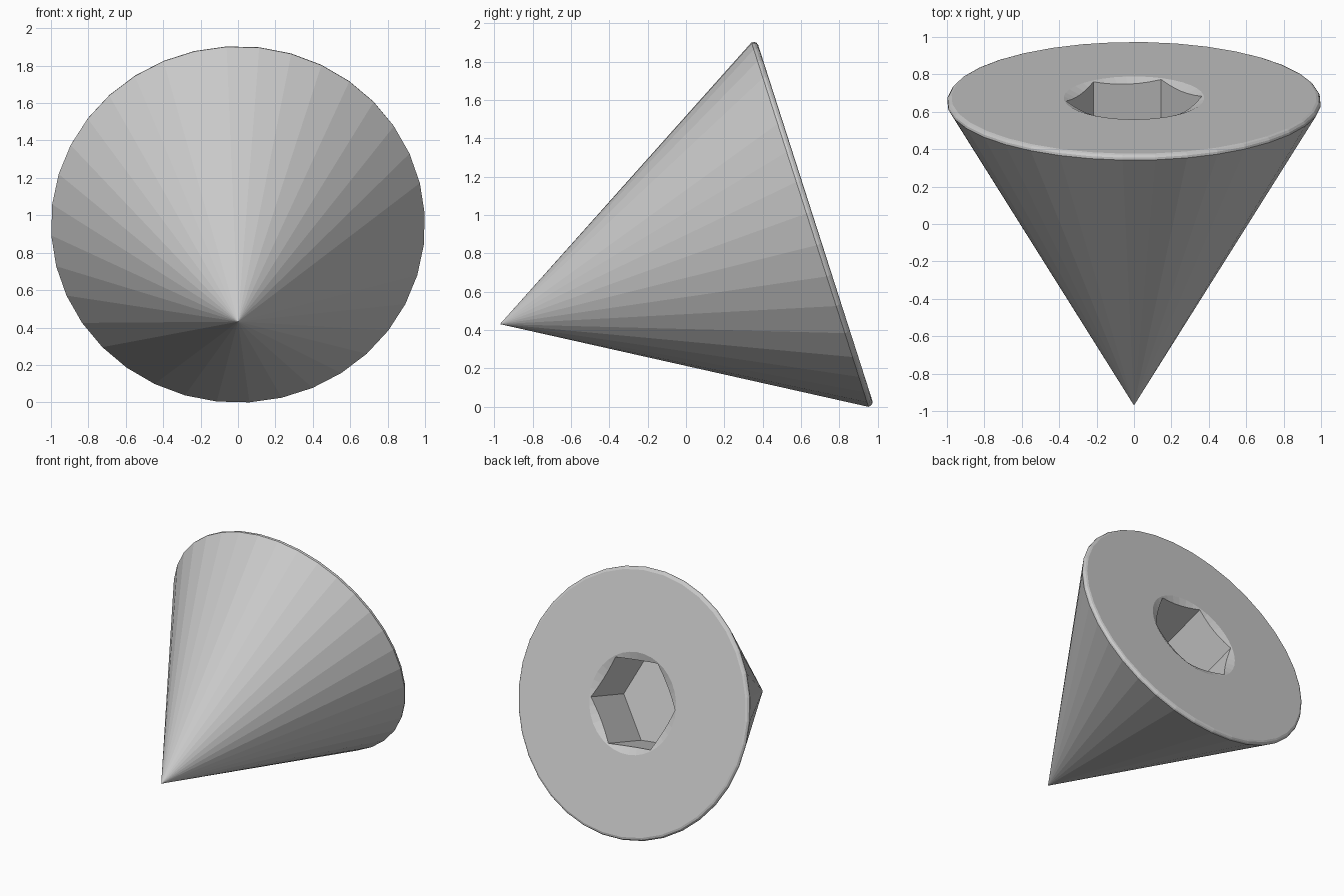
import bpy, bmesh
from math import sin, cos, pi, radians
from mathutils import Vector

if "Cube" in bpy.data.objects:
    bpy.data.objects.remove(bpy.data.objects["Cube"])

SIDES = 36
TURN = radians(6.5)
TILT = radians(17.8)
HEX_R, SINK_R = 0.365, 0.376
FACE_H, DEPTH = 1.727, 0.44

# Local frame: axis runs from the tip to the flat face, tilted upward
axis = Vector((0, cos(TILT), sin(TILT)))
side = Vector((1, 0, 0))
down = Vector((0, sin(TILT), -cos(TILT)))
tip = Vector((0, -0.97, 0.436))

bm = bmesh.new()


def ring(radius, height):
    """Ring of verts; radius and height are functions of the angle."""
    verts = []
    for i in range(SIDES):
        a = 2 * pi * i / SIDES
        r = radius(a)
        verts.append(bm.verts.new(tip + axis * height(r)
                     + side * r * cos(a + TURN) + down * r * sin(a + TURN)))
    return verts


def circle(r, h):
    return ring(lambda a: r, lambda _: h)


def hexagon(a):
    return HEX_R * cos(pi / 6) / cos(a % (pi / 3) - pi / 6)


# Cone side, rounded rim, flat face, countersink, hexagonal socket
rings = [circle(r, h) for r, h in
         [(1.0, 1.698), (0.998, 1.711), (0.99, 1.722), (0.977, FACE_H), (SINK_R, FACE_H)]]
rings.append(ring(hexagon, lambda r: FACE_H - (SINK_R - r) * 0.4))
rings.append(ring(hexagon, lambda r: FACE_H - DEPTH))

apex = bm.verts.new(tip)
for i in range(SIDES):
    j = (i + 1) % SIDES
    bm.faces.new((apex, rings[0][i], rings[0][j]))
    for lo, hi in zip(rings, rings[1:]):
        bm.faces.new((lo[i], lo[j], hi[j], hi[i]))
bm.faces.new(rings[-1])
bmesh.ops.recalc_face_normals(bm, faces=bm.faces)

# Rest the model on the ground
low = min(v.co.z for v in bm.verts)
bmesh.ops.translate(bm, verts=bm.verts, vec=(0, 0, -low))

mesh = bpy.data.meshes.new("socketed_cone")
bm.to_mesh(mesh)
bm.free()
cone = bpy.data.objects.new("socketed_cone", mesh)
bpy.context.collection.objects.link(cone)
